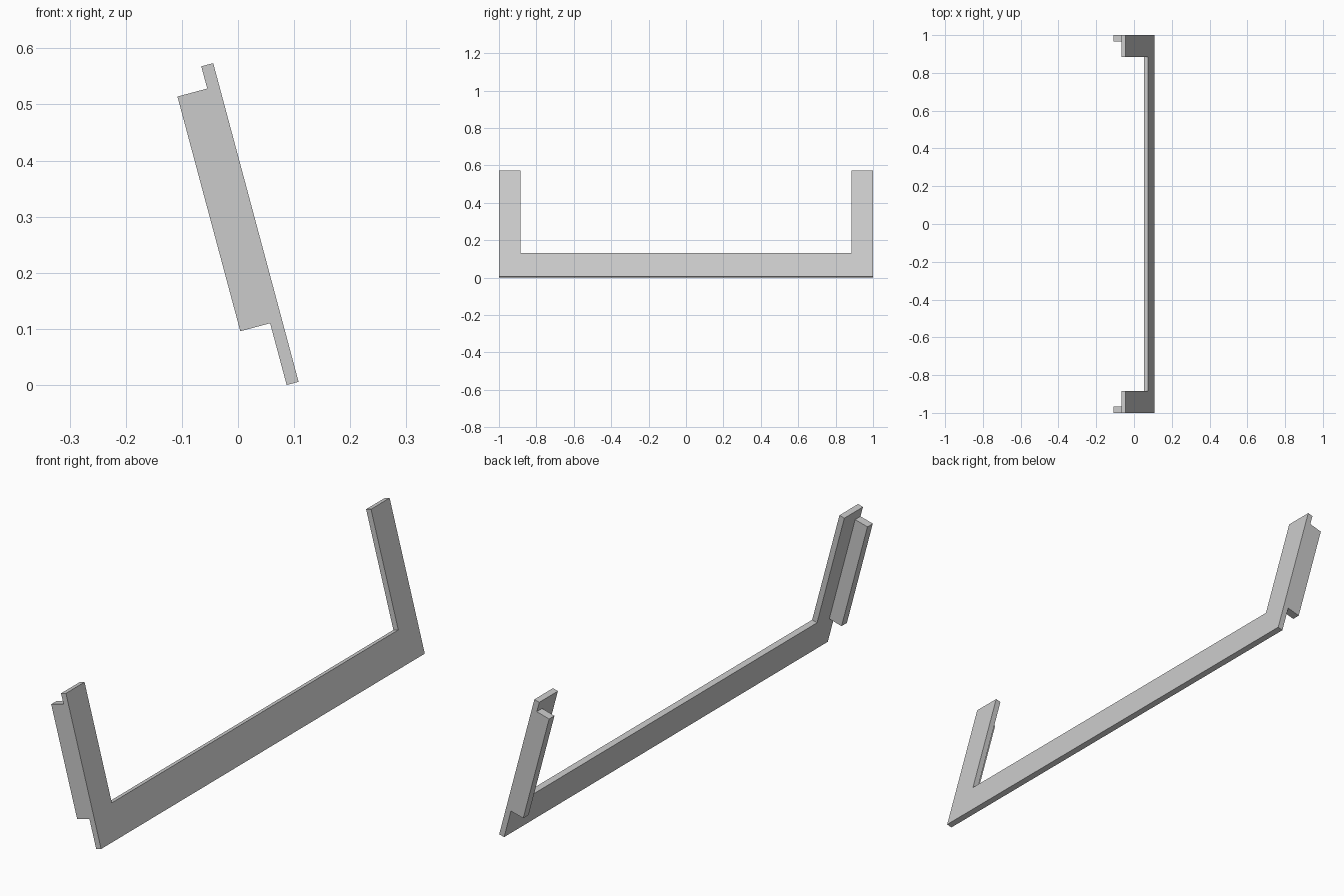
import bpy, bmesh, math
from mathutils import Matrix

cube = bpy.data.objects.get("Cube")
if cube:
    bpy.data.objects.remove(cube, do_unlink=True)

HALF = 1.0          # half the overall width
LEG = 0.115         # width of each upright
BAR = 0.132         # height of the bottom bar
HEIGHT = 0.588      # length of the uprights along the slope
PLATE = 0.022       # plate thickness
TILT = Matrix.Translation((0.108, 0, 0.0057)) @ Matrix.Rotation(math.radians(-15), 4, 'Y')

grey = bpy.data.materials.new("light_grey")
grey.use_nodes = True
colour = (0.6, 0.6, 0.6, 1)
grey.diffuse_color = colour
grey.node_tree.nodes["Principled BSDF"].inputs["Base Color"].default_value = colour


def prism(name, outline, x0, x1):
    """Extrude a (y, z) outline from x0 to x1, then lean it back."""
    bm = bmesh.new()
    face = bm.faces.new([bm.verts.new((x0, y, z)) for y, z in outline])
    ext = bmesh.ops.extrude_face_region(bm, geom=[face])
    verts = [v for v in ext["geom"] if isinstance(v, bmesh.types.BMVert)]
    bmesh.ops.translate(bm, verts=verts, vec=(x1 - x0, 0, 0))
    bmesh.ops.recalc_face_normals(bm, faces=bm.faces)
    bm.transform(TILT)
    mesh = bpy.data.meshes.new(name)
    bm.to_mesh(mesh)
    bm.free()
    mesh.materials.append(grey)
    obj = bpy.data.objects.new(name, mesh)
    bpy.context.collection.objects.link(obj)
    return obj


# U-shaped plate: bottom bar with an upright at each end
inner = HALF - LEG
prism("u_plate", [(-HALF, 0), (HALF, 0), (HALF, HEIGHT), (inner, HEIGHT),
                  (inner, BAR), (-inner, BAR), (-inner, HEIGHT), (-HALF, HEIGHT)],
      -PLATE, 0)

# Side flanges standing off the back of each upright, flush with its outer edge
for side, name in ((-1, "front_flange"), (1, "back_flange")):
    outer, lip = side * HALF, side * (HALF - 0.033)
    prism(name, [(outer, 0.114), (lip, 0.114), (lip, 0.547), (outer, 0.547)],
          -0.077, -PLATE)
